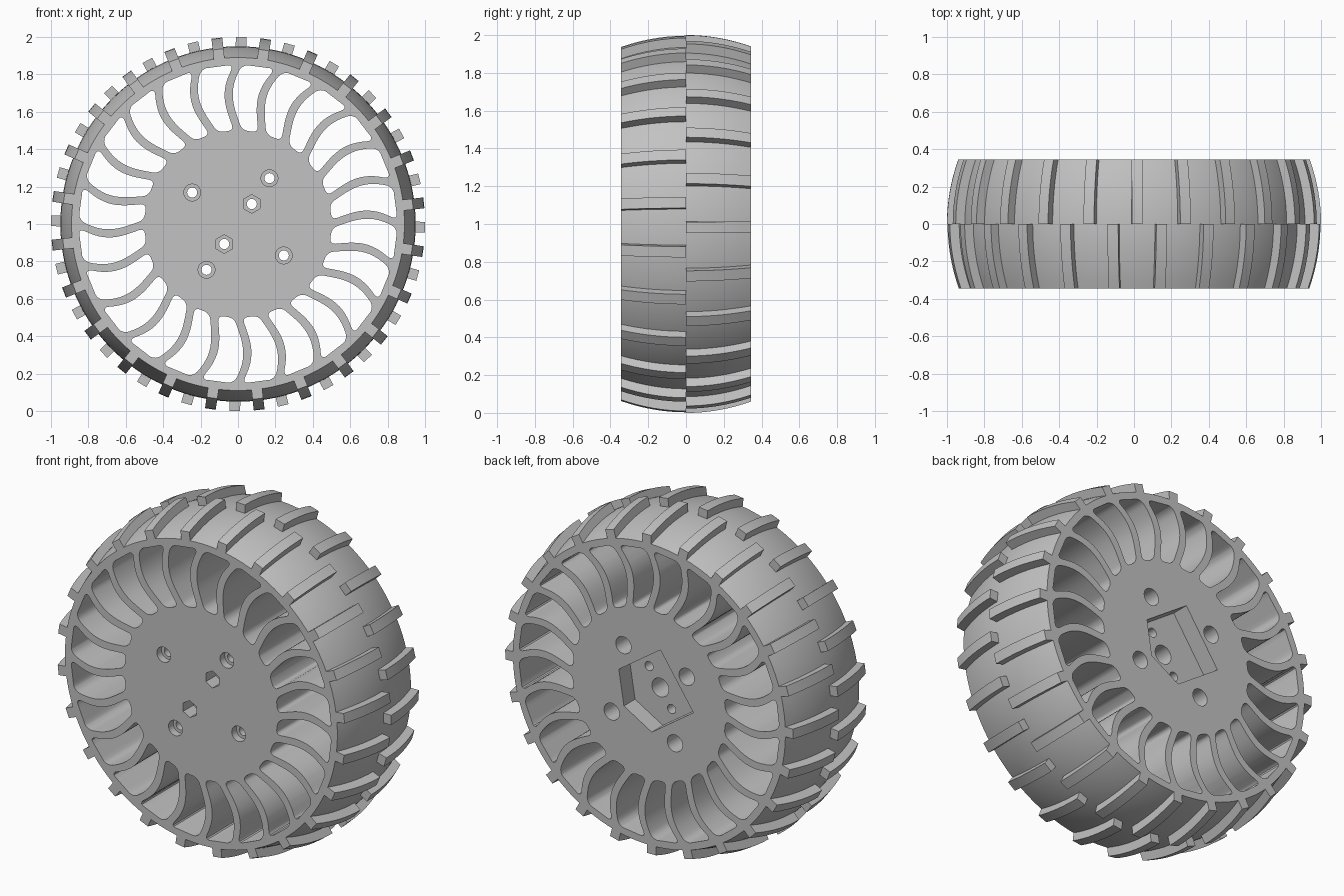
import bpy, bmesh, math
from math import sin, cos, pi, radians, sqrt

HALF = 0.344         # half of the wheel's width
COUNT = 24           # spokes, and lugs per row
STEP = 2 * pi / COUNT
AXIS = radians(55.5)  # direction of the hub's hole pattern

cube = bpy.data.objects.get("Cube")
if cube:
    bpy.data.objects.remove(cube, do_unlink=True)

grey = bpy.data.materials.new("plain grey")
grey.use_nodes = True
grey.diffuse_color = (0.54, 0.54, 0.54, 1)
grey.node_tree.nodes["Principled BSDF"].inputs["Base Color"].default_value = (0.54, 0.54, 0.54, 1)


def make_object(name, bm):
    bmesh.ops.recalc_face_normals(bm, faces=bm.faces)
    mesh = bpy.data.meshes.new(name)
    bm.to_mesh(mesh)
    bm.free()
    mesh.materials.append(grey)
    obj = bpy.data.objects.new(name, mesh)
    bpy.context.collection.objects.link(obj)
    return obj


def crown(radius, y):
    """Radius of a surface that bulges at the middle of the width."""
    return radius - 0.06 * (y / HALF) ** 2


def polar(r, a):
    return r * cos(a), r * sin(a)


def prism(bm, outline, y0, y1):
    """Extrude an (x, z) outline along y; z is measured from the axle."""
    verts = [bm.verts.new((x, y0, z + 1)) for x, z in outline]
    face = bm.faces.new(verts)
    ext = bmesh.ops.extrude_face_region(bm, geom=[face])
    moved = [v for v in ext["geom"] if isinstance(v, bmesh.types.BMVert)]
    bmesh.ops.translate(bm, vec=(0, y1 - y0, 0), verts=moved)


def ngon(center, radius, sides, turn=0):
    cx, cz = center
    return [(cx + radius * cos(turn + 2 * pi * i / sides),
             cz + radius * sin(turn + 2 * pi * i / sides)) for i in range(sides)]


def opening(angle):
    """Bowed gap between two spokes, with rounded corners."""
    inner, outer, fillet = 0.5, 0.85, 0.03
    ends = [fillet * (1 - cos(pi / 2 * i / 4)) for i in range(5)]
    mid = [fillet + (outer - inner - 2 * fillet) * i / 12 for i in range(1, 12)]
    depths = ends + mid + [outer - inner - e for e in reversed(ends)]
    left, right = [], []
    for d in depths:
        r = inner + d
        near = max(0, fillet - min(d, outer - inner - d))
        half = r * STEP / 2 - 0.022 - (fillet - sqrt(max(0, fillet ** 2 - near ** 2)))
        a = angle + radians(4.2) * sin(pi * d / (outer - inner))
        left.append(polar(r, a + half / r))
        right.append(polar(r, a - half / r))
    return right + left[::-1]


# Wheel body: a solid drum with a crowned outer surface
bm = bmesh.new()
rows = [-HALF + 2 * HALF * i / 16 for i in range(17)]
profile = [(0, -HALF)] + [(crown(0.95, y), y) for y in rows] + [(0, HALF)]
pts = [bm.verts.new((r, y, 1)) for r, y in profile]
edges = [bm.edges.new(pair) for pair in zip(pts, pts[1:])]
bmesh.ops.spin(bm, geom=pts + edges, cent=(0, 0, 1), axis=(0, 1, 0),
               angle=2 * pi, steps=144, use_merge=True)
bmesh.ops.remove_doubles(bm, verts=bm.verts, dist=1e-5)
body = make_object("wheel_body", bm)

# Wide cuts: spoke gaps, bolt recesses, nut recesses and rear pocket
bm = bmesh.new()
bolts = [polar(0.297, AXIS + i * pi / 2) for i in range(4)]
nuts = [polar(0.13, AXIS + i * pi) for i in range(2)]
for i in range(COUNT):
    prism(bm, opening((i + 0.5) * STEP), -0.5, 0.5)
for p in bolts:
    prism(bm, ngon(p, 0.045, 32), -0.5, -0.3)
    prism(bm, ngon(p, 0.05, 32), 0.2, 0.5)
for p in nuts:
    prism(bm, ngon(p, 0.05, 6, pi / 2), -0.5, -0.25)
pocket = [(-0.19, 0.22), (-0.19, -0.11), (0, -0.2), (0.19, -0.11), (0.19, 0.22)]
prism(bm, [(u * cos(AXIS) - v * sin(AXIS), u * sin(AXIS) + v * cos(AXIS))
           for u, v in pocket], 0.24, 0.5)
wide = make_object("wide_cutter", bm)

# Narrow cuts: through holes and the blind axle hole
bm = bmesh.new()
for p in bolts + nuts:
    prism(bm, ngon(p, 0.027, 24), -0.6, 0.6)
prism(bm, ngon((0, 0), 0.055, 32), 0.0, 0.6)
narrow = make_object("narrow_cutter", bm)

bpy.context.view_layer.objects.active = body
for cutter in (wide, narrow):
    cutter.hide_render = True
    mod = body.modifiers.new(cutter.name, 'BOOLEAN')
    mod.operation = 'DIFFERENCE'
    mod.solver = 'EXACT'
    mod.object = cutter
    bpy.ops.object.modifier_apply(modifier=mod.name)
    bpy.data.objects.remove(cutter, do_unlink=True)


# Tread lugs: one staggered row on each side of the centre line
def lug_row(name, side, phase):
    bm = bmesh.new()
    ys = [side * HALF * i / 8 for i in range(9)]
    outline = [(crown(1.0, y), y) for y in ys] + [(crown(0.945, y), y) for y in ys[::-1]]
    for i in range(COUNT):
        a = phase + i * STEP
        loops = []
        for t in (-0.029, 0.029):
            loops.append([bm.verts.new((r * cos(a) - t * sin(a), y,
                                        1 + r * sin(a) + t * cos(a))) for r, y in outline])
        first, second = loops
        bm.faces.new(first)
        bm.faces.new(second[::-1])
        for j in range(len(first)):
            k = (j + 1) % len(first)
            bm.faces.new((first[k], first[j], second[j], second[k]))
    return make_object(name, bm)


front_lugs = lug_row("front_tread_lugs", -1, radians(6.5))
back_lugs = lug_row("back_tread_lugs", 1, radians(-1))

# Smooth the curved walls and keep the edges sharp
bpy.ops.object.select_all(action='DESELECT')
for obj in (body, front_lugs, back_lugs):
    obj.select_set(True)
bpy.context.view_layer.objects.active = body
bpy.ops.object.shade_smooth_by_angle(angle=radians(30))
